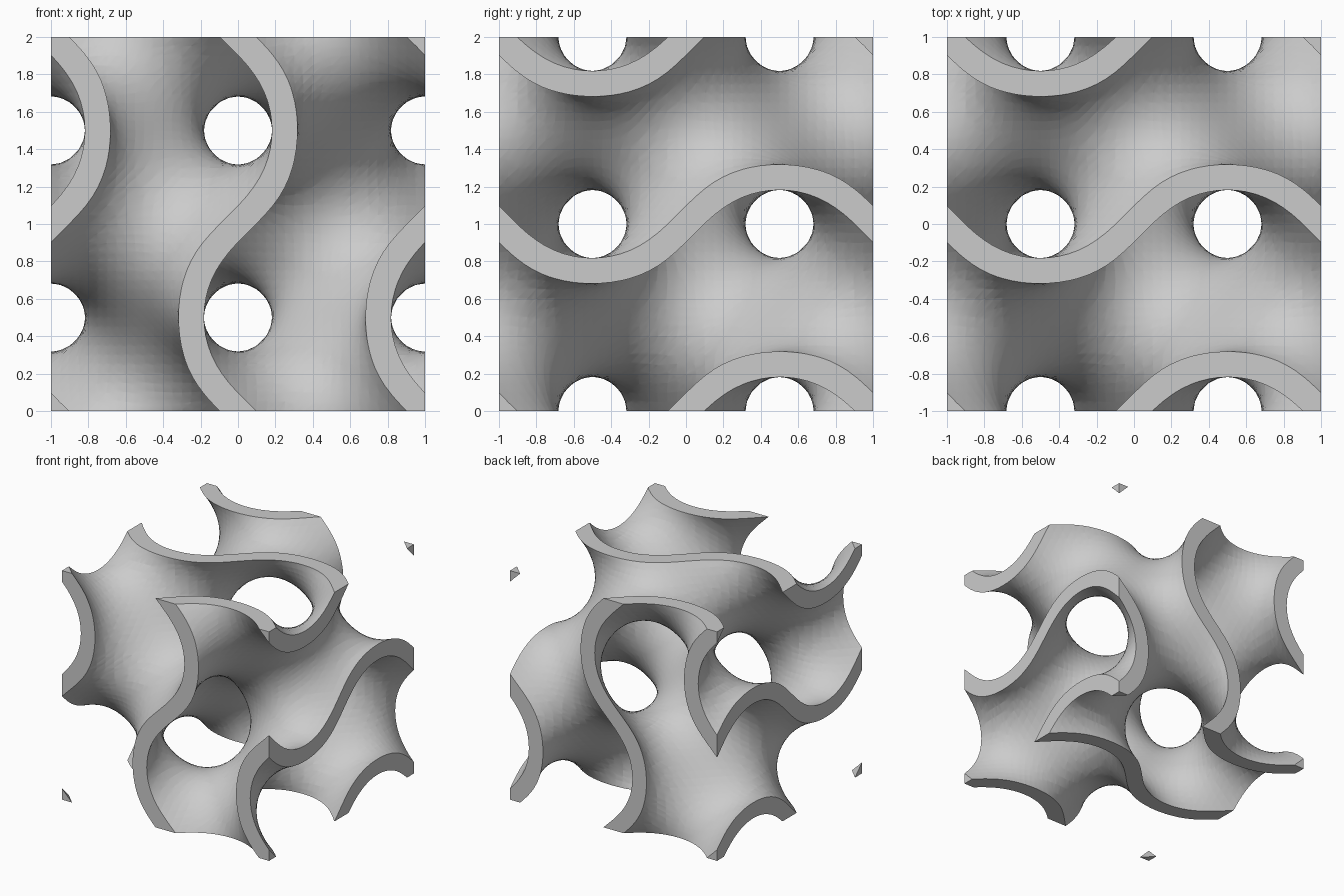
import bpy
import bmesh
from itertools import permutations, product
from math import sin, cos, pi
from mathutils import Vector

CELLS = 40       # grid cells along each side of the block
BAND = 0.3       # the wall fills the space where |gyroid| < BAND
STEP = 2 / CELLS

old = bpy.data.objects.get("Cube")
if old:
    bpy.data.objects.remove(old, do_unlink=True)


def position(p):
    return Vector(p) * STEP - Vector((1, 1, 1))


def gyroid(p):
    x, y, z = position(p) * pi
    return sin(x) * cos(y) + sin(y) * cos(z) + sin(z) * cos(x)


def step_along(p, axis):
    return p[:axis] + (p[axis] + 1,) + p[axis + 1:]


field = {p: gyroid(p) for p in product(range(CELLS + 1), repeat=3)}
bm = bmesh.new()
verts = {}


def corner(p):
    """Vertex on a grid point."""
    if p not in verts:
        verts[p] = bm.verts.new(position(p))
    return verts[p]


def crossing(a, b, level):
    """Vertex where the field passes the level on a grid edge."""
    a, b = min(a, b), max(a, b)
    key = (a, b, level)
    if key not in verts:
        t = (level - field[a]) / (field[b] - field[a])
        verts[key] = bm.verts.new(position(a).lerp(position(b), t))
    return verts[key]


def cut_tetrahedron(tet, level):
    """Piece of the curved wall surface inside one tetrahedron."""
    high = [p for p in tet if field[p] > level]
    low = [p for p in tet if field[p] <= level]
    if len(high) == 2:
        (a, b), (c, d) = high, low
        edges = [(a, c), (a, d), (b, d), (b, c)]
    else:
        edges = [(a, b) for a in high for b in low]
    face = bm.faces.new([crossing(a, b, level) for a, b in edges])
    face.smooth = True


def clip_triangle(tri):
    """Part of a flat end triangle that lies within the wall."""
    ring = []
    for a, b in zip(tri, tri[1:] + tri[:1]):
        if abs(field[a]) < BAND:
            ring.append(corner(a))
        levels = (-BAND, BAND) if field[a] < field[b] else (BAND, -BAND)
        for level in levels:
            if (field[a] > level) != (field[b] > level):
                ring.append(crossing(a, b, level))
    if len(ring) > 2:
        bm.faces.new(ring).smooth = False


# Two curved sides of the wall
for cell in product(range(CELLS), repeat=3):
    for order in permutations(range(3)):
        tet = [cell]
        for axis in order:
            tet.append(step_along(tet[-1], axis))
        values = [field[p] for p in tet]
        for level in (-BAND, BAND):
            if min(values) <= level < max(values):
                cut_tetrahedron(tet, level)

# Flat ends where the wall meets the six sides of the block
for axis in range(3):
    others = [n for n in range(3) if n != axis]
    for side in (0, CELLS):
        for u, v in product(range(CELLS), repeat=2):
            p = [side] * 3
            p[others[0]], p[others[1]] = u, v
            p = tuple(p)
            for first, second in (others, others[::-1]):
                q = step_along(p, first)
                clip_triangle([p, q, step_along(q, second)])

bmesh.ops.recalc_face_normals(bm, faces=bm.faces[:])

# Crisp rims between curved sides and flat ends
for edge in bm.edges:
    edge.smooth = all(f.smooth for f in edge.link_faces)
for face in bm.faces:
    face.smooth = True
for v in bm.verts:
    v.co.z += 1

mesh = bpy.data.meshes.new("gyroid_wall")
bm.to_mesh(mesh)
bm.free()
wall = bpy.data.objects.new("gyroid_wall", mesh)
bpy.context.collection.objects.link(wall)

# Even shading over the irregular triangles
shading = wall.modifiers.new("even_shading", 'WEIGHTED_NORMAL')
shading.keep_sharp = True

grey = bpy.data.materials.new("light_grey")
grey.use_nodes = True
colour = (0.6, 0.6, 0.6, 1)
grey.diffuse_color = colour
grey.node_tree.nodes["Principled BSDF"].inputs["Base Color"].default_value = colour
mesh.materials.append(grey)
